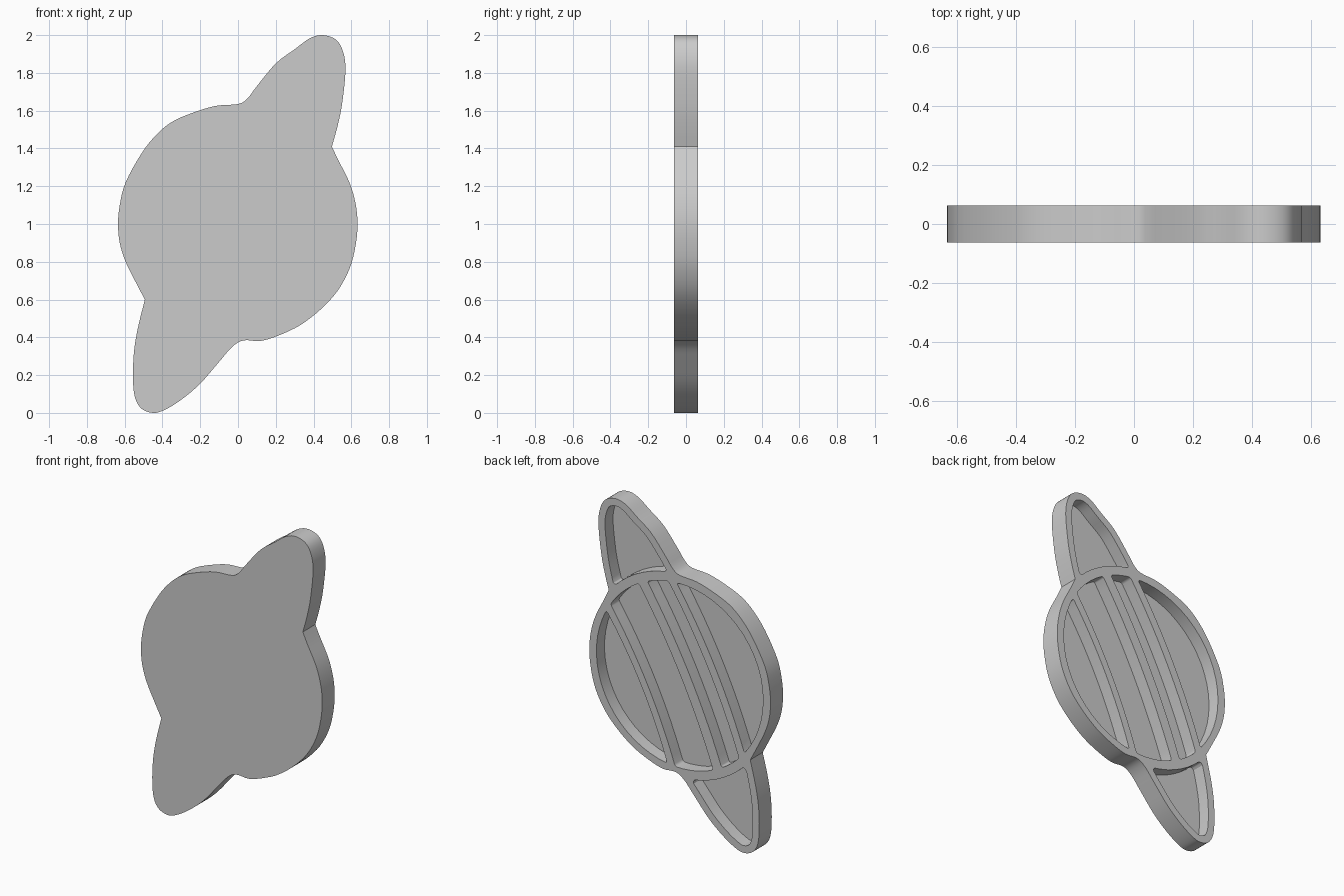
import bpy, bmesh, math
from mathutils import Vector

if "Cube" in bpy.data.objects:
    bpy.data.objects.remove(bpy.data.objects["Cube"], do_unlink=True)

HALF = 0.0625              # half thickness
FLOOR = -0.018             # pocket floor
CENTRE = Vector((0, 1))
INNER, OUTER = 0.583, 0.64  # planet rim radii
RIM = 0.046
AXIS = Vector((1, 2)).normalized()   # ring and stripe direction
SIDE = Vector((AXIS.y, -AXIS.x))
BOW = 0.035

# Outline control points, clockwise from the upper ring tip
NOTCHES = [(.497, 1.41), (-.493, .6)]
OUTLINE = [
    (.45, 2), (.52, 1.975), (.557, 1.91), (.569, 1.81), (.55, 1.63), (.525, 1.51), NOTCHES[0],
    (.53, 1.34), (.59, 1.22), (.622, 1.11), (.633, 1), (.623, .89), (.593, .77), (.53, .65),
    (.44, .55), (.33, .465), (.22, .412), (.12, .381), (.03, .384), (-.03, .35), (-.1, .27),
    (-.2, .155), (-.3, .07), (-.39, .015), (-.45, 0), (-.51, .022), (-.545, .08), (-.556, .18),
    (-.551, .32), (-.53, .45), NOTCHES[1], (-.53, .67), (-.595, .8), (-.626, .9), (-.635, 1),
    (-.626, 1.1), (-.595, 1.22), (-.51, 1.375), (-.43, 1.475), (-.35, 1.54), (-.25, 1.585),
    (-.12, 1.625), (0, 1.635), (.05, 1.665), (.1, 1.73), (.2, 1.85), (.3, 1.925), (.38, 1.983)]


def smooth_loop(points, corners, steps):
    """Closed curve passing through the points, sharp at the corners."""
    pts = [Vector(p) for p in points]
    sharp = [p in corners for p in points]
    result = []
    for i in range(len(pts)):
        j = (i + 1) % len(pts)
        b, c = pts[i], pts[j]
        a = b if sharp[i] else pts[i - 1]
        d = c if sharp[j] else pts[(j + 1) % len(pts)]
        for s in range(steps):
            t = s / steps
            result.append(b + (c - a) * t / 2 + (a * 2 - b * 5 + c * 4 - d) * t * t / 2
                          + (b * 3 - a - c * 3 + d) * t ** 3 / 2)
    return result


def arc(radius, start, end, steps):
    angles = [start + (end - start) * i / steps for i in range(steps + 1)]
    return [(radius * math.cos(t), radius * math.sin(t)) for t in angles]


def band_pocket(a, b):
    """Pocket inside the rim between two bowed stripe edges."""
    def edge(n):
        reach = math.sqrt(max(INNER ** 2 - n ** 2, 0))
        if reach < 0.01:
            return [], 0 if n > 0 else math.pi
        ts = [i / 8 - 1 for i in range(17)]
        pts = [(n - BOW * (1 - t * t), t * reach) for t in ts]
        return pts, math.atan2(reach, n)
    first, start = edge(a)
    second, end = edge(b)
    steps = max(5, round((end - start) * 9))
    flat = first + arc(INNER, start, end, steps) + second[::-1] + arc(INNER, -end, -start, steps)
    return [CENTRE + SIDE * n + AXIS * u for n, u in flat]


def tip_pocket(outline, sign):
    """Pocket in one ring tip: inset outline closed by an arc around the planet."""
    def around_base(p):
        d = p - (CENTRE + AXIS * sign * OUTER)
        return math.atan2(d.dot(SIDE) * -sign, d.dot(AXIS) * sign)

    def bearing(p):
        d = (p - CENTRE) * sign
        return math.atan2(d.y, d.x)

    inset = []
    for i, p in enumerate(outline):
        along = (outline[(i + 1) % len(outline)] - outline[i - 1]).normalized()
        q = p + Vector((along.y, -along.x)) * RIM
        offset = q - CENTRE
        if offset.length > OUTER + 0.01 and offset.dot(AXIS) * sign > 0:
            inset.append(q)
    inset.sort(key=around_base)
    lo, hi = bearing(inset[0]), bearing(inset[-1])
    return inset + [CENTRE + Vector(p) * sign for p in arc(OUTER, hi, lo, 7)]


def add_prism(bm, loop, y0, y1, rounding=0):
    clean = [p for i, p in enumerate(loop) if (p - loop[i - 1]).length > 0.002]
    face = bm.faces.new([bm.verts.new((p.x, y0, p.y)) for p in clean])
    made = bmesh.ops.extrude_face_region(bm, geom=[face])["geom"]
    top = [v for v in made if isinstance(v, bmesh.types.BMVert)]
    bmesh.ops.translate(bm, verts=top, vec=(0, y1 - y0, 0))
    bmesh.ops.recalc_face_normals(bm, faces=bm.faces)
    if rounding:
        corners = [e for v in top for e in v.link_edges
                   if abs(e.verts[0].co.y - e.verts[1].co.y) > 0.01
                   and e.calc_face_angle(0) > math.radians(35)]
        bmesh.ops.bevel(bm, geom=corners, offset=rounding, segments=4, profile=0.5,
                        affect='EDGES', clamp_overlap=True)


def make_object(name, bm):
    mesh = bpy.data.meshes.new(name)
    bmesh.ops.recalc_face_normals(bm, faces=bm.faces)
    bm.to_mesh(mesh)
    bm.free()
    obj = bpy.data.objects.new(name, mesh)
    bpy.context.collection.objects.link(obj)
    return obj


# Solid plate
outline = smooth_loop(OUTLINE, NOTCHES, 4)
bm = bmesh.new()
add_prism(bm, outline, -HALF, HALF)
plate = make_object("ringed_planet_plate", bm)

# Pockets in the back: four stripes and two ring tips
bm = bmesh.new()
bands = [(INNER, .336), (.289, .03), (-.037, -.187), (-.24, -INNER)]
for loop in [band_pocket(*b) for b in bands] + [tip_pocket(outline, s) for s in (1, -1)]:
    add_prism(bm, loop, FLOOR, HALF + 0.05, 0.015)
cutter = make_object("pocket_cutter", bm)
cutter.hide_render = True

# Cut the pockets
cut = plate.modifiers.new("pockets", 'BOOLEAN')
cut.operation = 'DIFFERENCE'
cut.solver = 'EXACT'
cut.object = cutter
bpy.ops.object.select_all(action='DESELECT')
plate.select_set(True)
bpy.context.view_layer.objects.active = plate
bpy.ops.object.modifier_apply(modifier=cut.name)
bpy.data.objects.remove(cutter, do_unlink=True)
bpy.ops.object.shade_smooth_by_angle(angle=math.radians(30))

# Material
grey = bpy.data.materials.new("light_grey")
grey.use_nodes = True
colour = (0.6, 0.6, 0.6, 1)
grey.diffuse_color = colour
grey.node_tree.nodes["Principled BSDF"].inputs["Base Color"].default_value = colour
plate.data.materials.clear()
plate.data.materials.append(grey)
